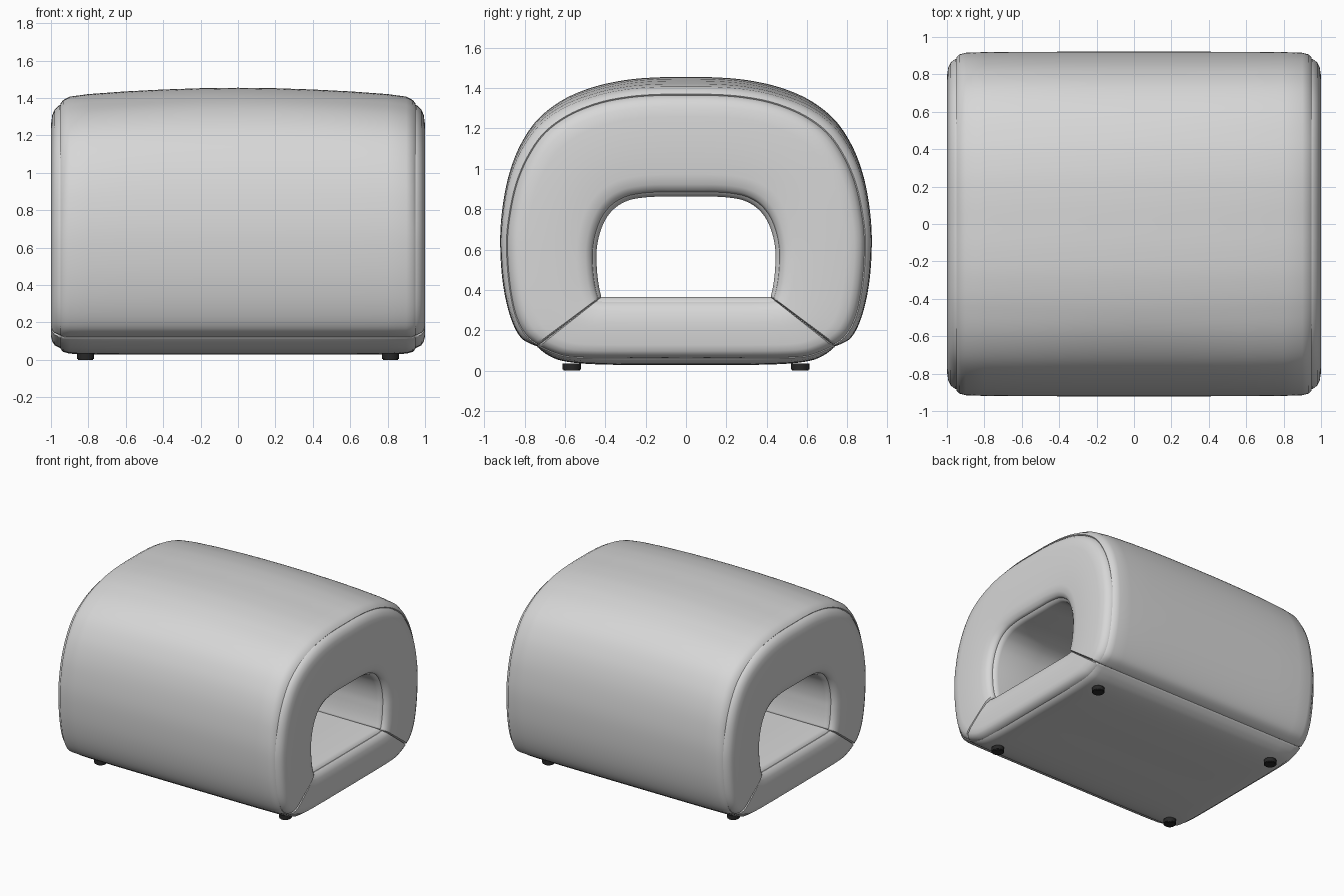
import bpy, bmesh, math
from mathutils import Vector

if "Cube" in bpy.data.objects:
    bpy.data.objects.remove(bpy.data.objects["Cube"])


def material(name, rgb):
    m = bpy.data.materials.new(name)
    m.diffuse_color = (*rgb, 1)
    m.use_nodes = True
    m.node_tree.nodes["Principled BSDF"].inputs["Base Color"].default_value = m.diffuse_color
    return m


fabric = material("light grey fabric", (0.68, 0.68, 0.68))
rubber = material("black rubber", (0.02, 0.02, 0.02))


def finish(bm, name, mat, angle=42):
    bmesh.ops.recalc_face_normals(bm, faces=bm.faces)
    me = bpy.data.meshes.new(name)
    bm.to_mesh(me)
    bm.free()
    me.materials.append(mat)
    ob = bpy.data.objects.new(name, me)
    bpy.context.collection.objects.link(ob)
    bpy.ops.object.select_all(action='DESELECT')
    ob.select_set(True)
    bpy.context.view_layer.objects.active = ob
    bpy.ops.object.shade_smooth_by_angle(angle=math.radians(angle))
    return ob


def smooth_path(half, steps=6):
    """Mirror a half profile in y and run a smooth curve through it."""
    pts = [Vector((-y, z)) for y, z in reversed(half[1:])] + [Vector(p) for p in half]
    p = [pts[0]] + pts + [pts[-1]]
    out = []
    for i in range(1, len(p) - 2):
        a, b, c, d = p[i - 1:i + 3]
        for s in range(steps):
            t = s / steps
            out.append(0.5 * (2 * b + (c - a) * t + (2 * a - 5 * b + 4 * c - d) * t * t
                              + (3 * b - a - 3 * c + d) * t ** 3))
    return out + [pts[-1]]


# Section of the padding: x, blend from crown to outer seam, blend from outside to inside
SECTION = [(0, 0, 0), (.2, .03, 0), (.4, .11, 0), (.6, .23, 0), (.8, .40, 0), (.9, .56, 0),
           (.935, .78, 0), (.95, 1, 0), (.945, 1, .012), (.956, 1, .018),
           (.98, 1, .06), (.993, 1, .12), (1, 1, .22), (1, 1, .5), (1, 1, .78),
           (.992, 1, .88), (.975, 1, .935), (.957, 1, .955), (.951, 1, .953),
           (.94, 1, .985), (.915, 1, 1), (.6, 1, 1), (0, 1, 1)]
RING = SECTION + [(-x, k, t) for x, k, t in SECTION[-2:0:-1]]


def cushion(name, crown, seam, inner, inner_roll=1):
    paths = [smooth_path(h) for h in (crown, seam, inner)]
    bm = bmesh.new()
    rings = []
    last = len(paths[0]) - 1
    for i, (m, s, n) in enumerate(zip(*paths)):
        ring = []
        mid = (m + n) / 2
        # pinch the two ends so that the joint reads as a stitched groove
        pinch = 0.988 if i in (0, last) else 1
        # the top bows gently, the sides and underside stay flat up to the rim
        power = 1 + 2 * min(max((1.4 - m.y) / 0.5, 0), 1)
        for x, k, t in RING:
            if t > 0.7:
                t = 1 - (1 - t) * inner_roll
            q = m.lerp(s, k ** power).lerp(n, t)
            q = mid + (q - mid) * pinch
            ring.append(bm.verts.new((x * pinch, q.x, q.y)))
        rings.append(ring)
    for a, b in zip(rings, rings[1:]):
        for j in range(len(a)):
            j2 = (j + 1) % len(a)
            bm.faces.new((a[j], a[j2], b[j2], b[j]))
    bm.faces.new(rings[0])
    bm.faces.new(rings[-1])
    return finish(bm, name, fabric)


# Padded arch
cushion("arch_cushion",
        [(0, 1.455), (.15, 1.453), (.3, 1.44), (.46, 1.405), (.61, 1.342), (.735, 1.245),
         (.82, 1.12), (.875, .98), (.908, .82), (.921, .65), (.91, .45), (.875, .28),
         (.82, .165), (.74, .12)],
        [(0, 1.37), (.145, 1.369), (.285, 1.358), (.435, 1.328), (.585, 1.267), (.705, 1.178),
         (.787, 1.06), (.842, .93), (.874, .79), (.89, .64), (.88, .45), (.85, .285),
         (.80, .18), (.735, .125)],
        [(0, .862), (.07, .862), (.145, .862), (.215, .857), (.28, .845), (.34, .815),
         (.385, .77), (.415, .715), (.435, .65), (.444, .58), (.442, .51), (.437, .455),
         (.43, .41), (.42, .365)])

# Padded base closing the ring
cushion("base_cushion",
        [(0, .028), (.3, .028), (.5, .034), (.62, .05), (.69, .08), (.74, .12)],
        [(0, .06), (.3, .06), (.5, .062), (.6, .07), (.67, .092), (.735, .123)],
        [(0, .365), (.2, .365), (.31, .365), (.37, .365), (.4, .365), (.42, .365)],
        inner_roll=1.9)

# Four round feet
for sx, side in ((-1, "left"), (1, "right")):
    for sy, end in ((-1, "front"), (1, "back")):
        bm = bmesh.new()
        bmesh.ops.create_cone(bm, cap_ends=True, segments=24, radius1=.046, radius2=.046, depth=.036)
        bmesh.ops.translate(bm, verts=bm.verts, vec=(sx * .815, sy * .567, .018))
        rim = [e for e in bm.edges if all(v.co.z < .001 for v in e.verts)]
        bmesh.ops.bevel(bm, geom=rim, offset=.005, segments=2, affect='EDGES')
        finish(bm, f"foot_{end}_{side}", rubber)
